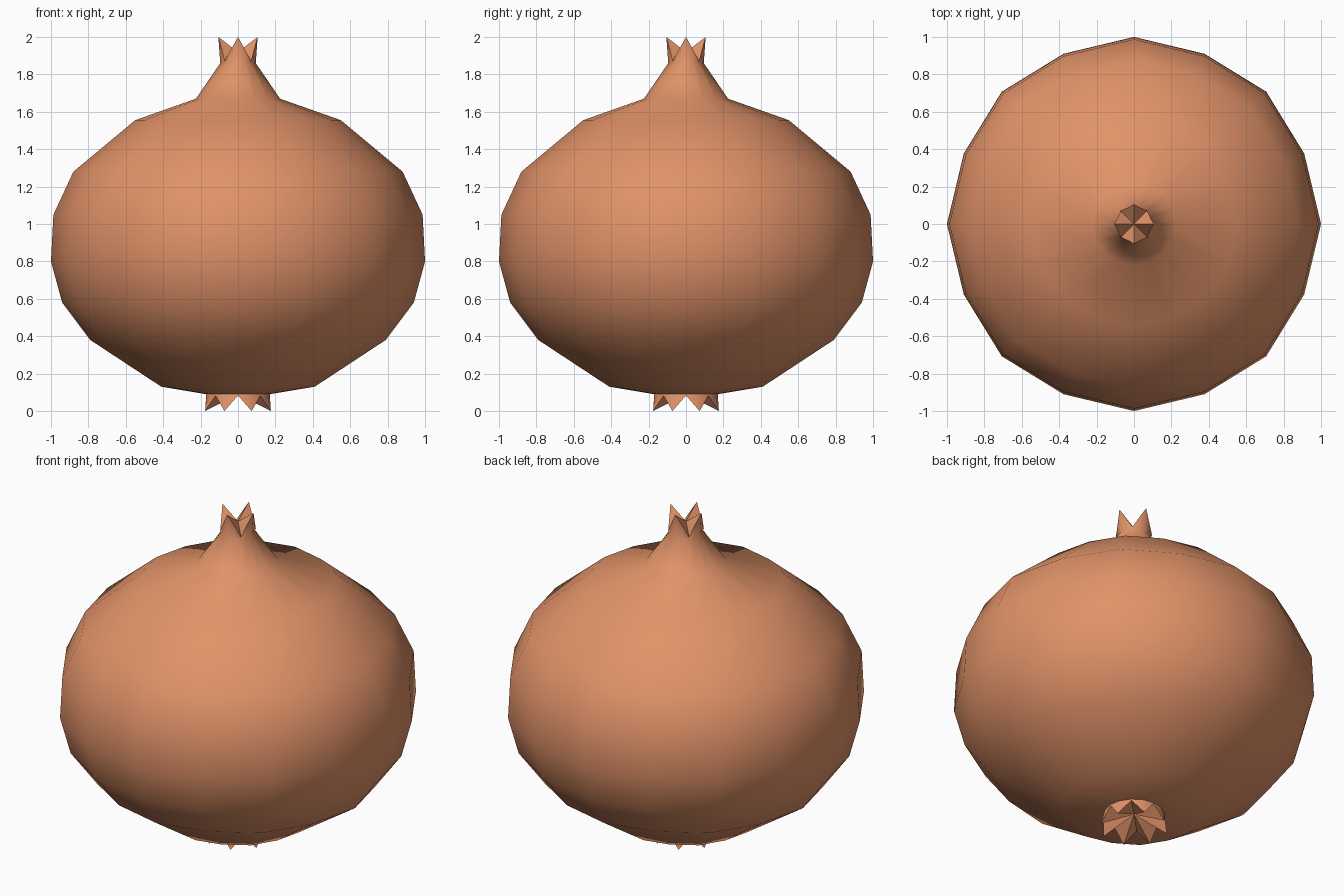
import bpy, bmesh, math

if "Cube" in bpy.data.objects:
    bpy.data.objects.remove(bpy.data.objects["Cube"])

SEG = 16

skin = bpy.data.materials.new("onion skin orange")
skin.diffuse_color = (0.75, 0.29, 0.14, 1)
skin.use_nodes = True
skin.node_tree.nodes["Principled BSDF"].inputs["Base Color"].default_value = skin.diffuse_color

bm = bmesh.new()


def ring(fn):
    """Ring of vertices; fn(k) gives (radius, height) for segment k."""
    verts = []
    for k in range(SEG):
        a = 2 * math.pi * k / SEG
        r, z = fn(k)
        verts.append(bm.verts.new((r * math.cos(a), r * math.sin(a), z)))
    return verts


def plain(r, z, odd=0.985):
    return ring(lambda k: (r * (odd if k % 2 else 1), z))


# root tufts: eight points hanging from the base
rings = [ring(lambda k: (0.19, 0.0) if k % 2 else (0.17, 0.083)),
         plain(0.17, 0.09, 1.0)]

# bulb profile
for r, z in [(0.41, 0.13), (0.79, 0.38), (0.94, 0.58), (1.0, 0.80),
             (0.987, 1.05), (0.88, 1.28), (0.55, 1.555), (0.225, 1.67)]:
    rings.append(plain(r, z))

# neck with four-pointed dry tip
rings.append(plain(0.095, 1.86, 0.93))
rings.append(ring(lambda k: ((0.105, 2.0), (0.094, 1.935), (0.1, 1.87), (0.094, 1.935))[k % 4]))

for low, high in zip(rings, rings[1:]):
    for k in range(SEG):
        n = (k + 1) % SEG
        bm.faces.new((low[k], low[n], high[n], high[k]))

# recessed ends
base = bm.verts.new((0, 0, 0.09))
tip = bm.verts.new((0, 0, 1.92))
for k in range(SEG):
    n = (k + 1) % SEG
    bm.faces.new((base, rings[0][n], rings[0][k]))
    bm.faces.new((tip, rings[-1][k], rings[-1][n]))

bmesh.ops.recalc_face_normals(bm, faces=bm.faces)
mesh = bpy.data.meshes.new("onion_bulb")
bm.to_mesh(mesh)
bm.free()
mesh.materials.append(skin)
onion = bpy.data.objects.new("onion_bulb", mesh)
bpy.context.collection.objects.link(onion)
bpy.context.view_layer.objects.active = onion
onion.select_set(True)
bpy.ops.object.shade_smooth_by_angle(angle=math.radians(70))
